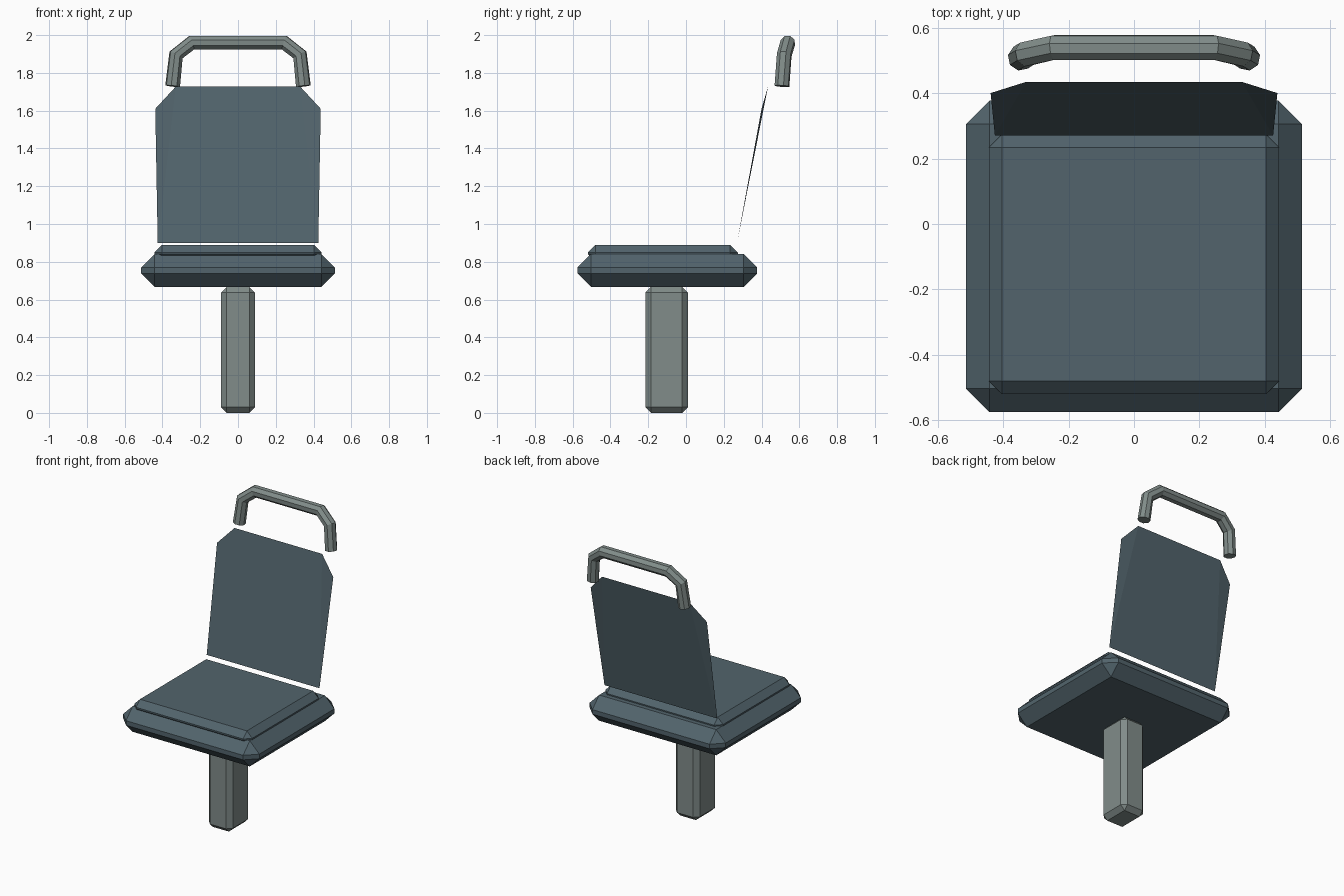
import bpy
import bmesh

cube = bpy.data.objects.get("Cube")
if cube:
    bpy.data.objects.remove(cube, do_unlink=True)


def material(name, rgb):
    mat = bpy.data.materials.new(name)
    mat.use_nodes = True
    mat.diffuse_color = (*rgb, 1)
    mat.node_tree.nodes["Principled BSDF"].inputs["Base Color"].default_value = (*rgb, 1)
    return mat


slate = material("slate blue padding", (0.084, 0.127, 0.15))
metal = material("grey metal", (0.22, 0.265, 0.254))


def add_object(name, data, mat):
    obj = bpy.data.objects.new(name, data)
    data.materials.append(mat)
    bpy.context.collection.objects.link(obj)
    return obj


def chamfered_box(name, low, high, chamfer, mat):
    """Box between two corners with every edge cut flat."""
    bm = bmesh.new()
    bmesh.ops.create_cube(bm, size=1)
    for v in bm.verts:
        for i in range(3):
            v.co[i] = low[i] if v.co[i] < 0 else high[i]
    bmesh.ops.bevel(bm, geom=bm.edges[:], offset=chamfer, segments=1,
                    profile=0.5, affect='EDGES')
    mesh = bpy.data.meshes.new(name)
    bm.to_mesh(mesh)
    bm.free()
    return add_object(name, mesh, mat)


# Support post and the two layers of the seat
chamfered_box("post", (-0.09, -0.215, 0), (0.09, 0.01, 0.667), 0.03, metal)
chamfered_box("seat_base", (-0.513, -0.575, 0.667), (0.513, 0.377, 0.842), 0.072, slate)
chamfered_box("seat_cushion", (-0.443, -0.52, 0.80), (0.443, 0.274, 0.89), 0.04, slate)

# Thin backrest sheet: centre panel with a clipped wing on each side
profile = [(0.425, 0.27, 0.90), (0.438, 0.40, 1.61), (0.33, 0.434, 1.727)]
bm = bmesh.new()
right = [bm.verts.new((-x, y, z)) for x, y, z in profile]
left = [bm.verts.new(p) for p in profile]
bm.faces.new((right[0], left[0], left[2], right[2]))
bm.faces.new((left[0], left[1], left[2]))
bm.faces.new((right[0], right[2], right[1]))
sheet = bpy.data.meshes.new("backrest")
bm.to_mesh(sheet)
bm.free()
add_object("backrest", sheet, slate)

# Grab handle: eight-sided tube along a bent path
half = [(0.346, 0.508, 1.73), (0.328, 0.52, 1.895), (0.245, 0.539, 1.96)]
path = [(-x, y, z) for x, y, z in half] + half[::-1]
curve = bpy.data.curves.new("handle", 'CURVE')
curve.dimensions = '3D'
curve.bevel_depth = 0.04
curve.bevel_resolution = 2
curve.use_fill_caps = True
spline = curve.splines.new('POLY')
spline.points.add(len(path) - 1)
for point, co in zip(spline.points, path):
    point.co = (*co, 1)
spline.use_smooth = False
handle = add_object("handle", curve, metal)

bpy.ops.object.select_all(action='DESELECT')
handle.select_set(True)
bpy.context.view_layer.objects.active = handle
bpy.ops.object.convert(target='MESH')
bpy.ops.object.shade_flat()
